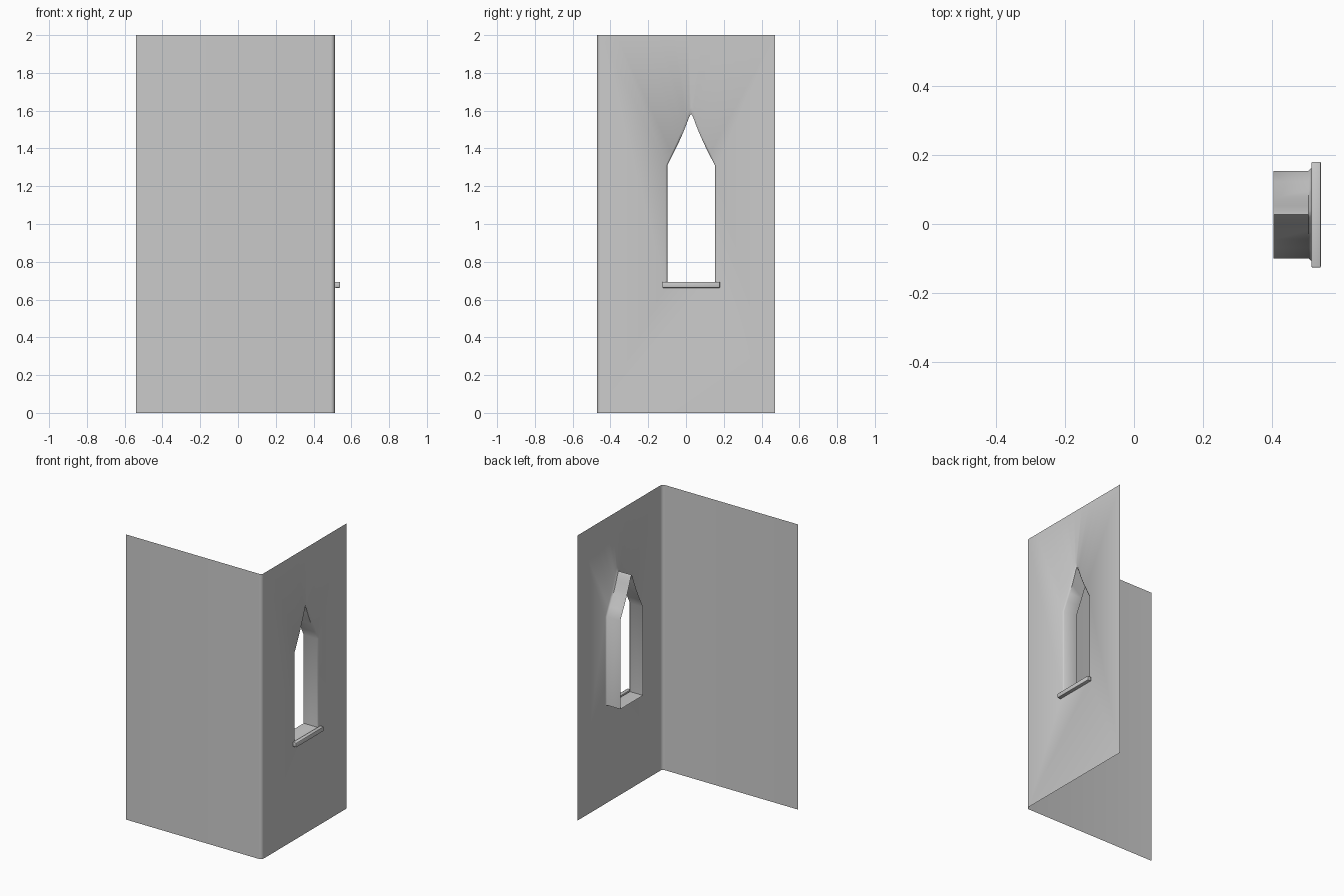
import bpy, bmesh, math

if "Cube" in bpy.data.objects:
    bpy.data.objects.remove(bpy.data.objects["Cube"])

H = 2.0
X0, X1, Y0, Y1 = -0.54, 0.513, -0.47, 0.47   # plan extents of the two thin walls
R = 0.022                                    # rounded corner radius
CY = 0.027                                   # window centre line
X_IN = 0.403                                 # inner end of the window reveal


def finish(name, bm):
    bmesh.ops.remove_doubles(bm, verts=bm.verts, dist=1e-5)
    bm.normal_update()
    me = bpy.data.meshes.new(name)
    bm.to_mesh(me)
    bm.free()
    ob = bpy.data.objects.new(name, me)
    bpy.context.collection.objects.link(ob)
    bpy.ops.object.select_all(action='DESELECT')
    ob.select_set(True)
    bpy.context.view_layer.objects.active = ob
    bpy.ops.object.shade_smooth_by_angle(angle=math.radians(50))
    return ob


def strip(bm, a, b, closed=False):
    n = len(a)
    for i in range(n if closed else n - 1):
        j = (i + 1) % n
        bm.faces.new((a[i], a[j], b[j], b[i]))


# Half of the pointed arch: (fraction of half width, height above shoulder)
ARCH = [(1.0, 0.0), (0.76, 0.062), (0.56, 0.115), (0.37, 0.17), (0.2, 0.225), (0.08, 0.268)]


def window_loop(half, bottom, rise):
    """Closed outline in (y, z): sill corners, shoulders, concave arch sides."""
    pts = [(CY - half, bottom), (CY + half, bottom)]
    side = [(half * f, 1.31 + h * rise) for f, h in ARCH]
    pts += [(CY + w, z) for w, z in side]
    pts.append((CY, 1.31 + 0.285 * rise))
    pts += [(CY - w, z) for w, z in reversed(side)]
    return pts


bm = bmesh.new()

# Front wall and rounded corner
plan = [(X0, Y0)] + [(X1 - R + R * math.sin(t), Y0 + R - R * math.cos(t))
                     for t in (math.pi / 2 * i / 4 for i in range(5))]
strip(bm, [bm.verts.new((x, y, 0)) for x, y in plan],
      [bm.verts.new((x, y, H)) for x, y in plan])

# Right wall: fan of quads from the wall outline to the window outline
n_top = 2 * len(ARCH) + 1
ya = Y0 + R
outline = [(ya, 0), (Y1, 0)] + [(Y1 + (ya - Y1) * i / (n_top - 1), H) for i in range(n_top)]
loops = [(X1, outline),
         (X1, window_loop(0.135, 0.683, 1.09)),
         (X1 - 0.009, window_loop(0.126, 0.69, 0.96)),
         (X_IN, window_loop(0.126, 0.69, 0.96))]
rings = [[bm.verts.new((x, y, z)) for y, z in pts] for x, pts in loops]

# Flared edge and window reveal running inwards
for a, b in zip(rings, rings[1:]):
    strip(bm, a, b, closed=True)
finish("corner_wall_with_window", bm)

# Window sill
bm = bmesh.new()
bmesh.ops.create_cube(bm, size=1)
for v in bm.verts:
    v.co = (0.5265 + v.co.x * 0.027, CY + v.co.y * 0.305, 0.678 + v.co.z * 0.031)
bmesh.ops.bevel(bm, geom=bm.edges[:], offset=0.003, segments=2, profile=0.5, affect='EDGES')
finish("window_sill", bm)
